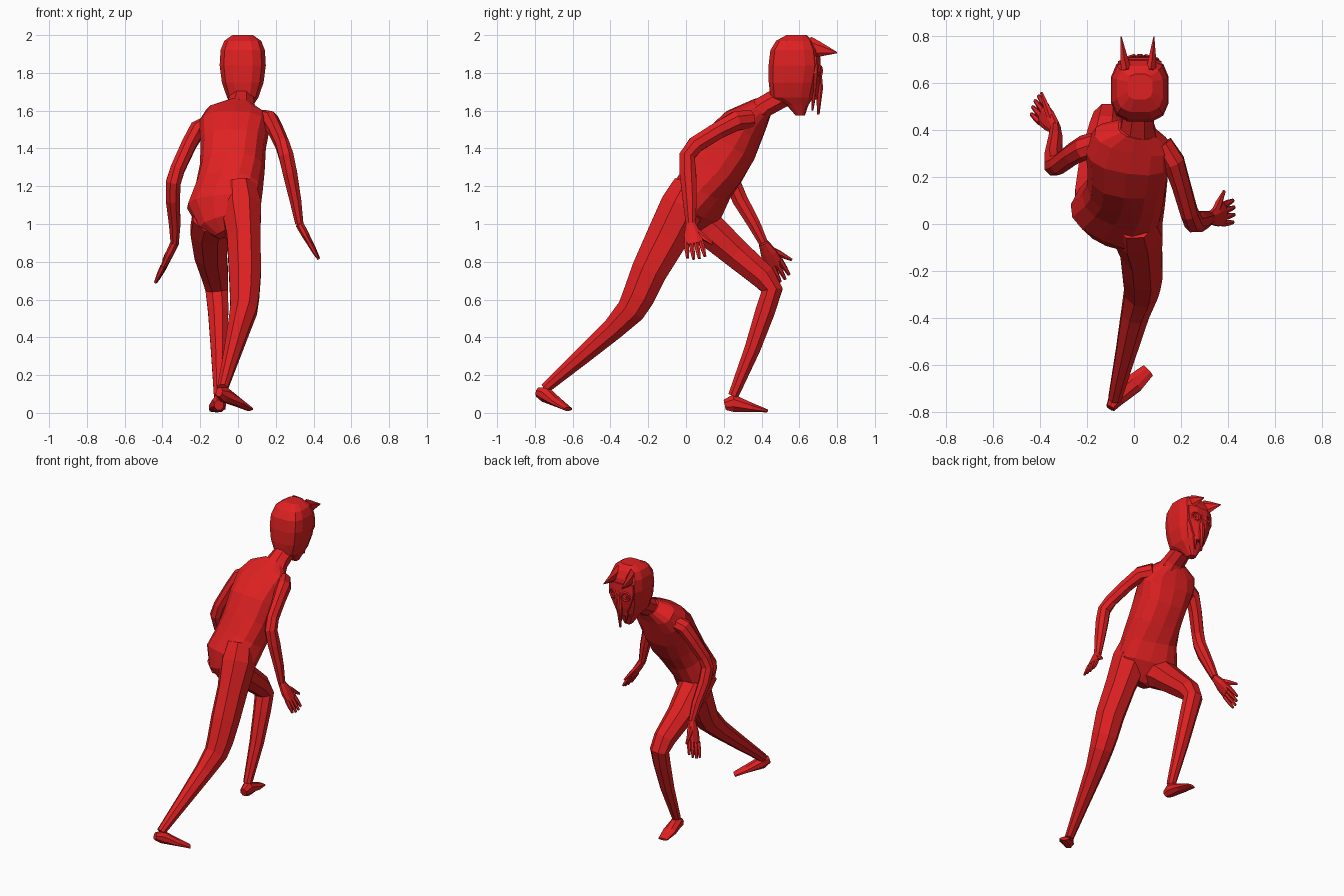
import bpy, bmesh, math
from mathutils import Vector as V

red = bpy.data.materials.new("devil red")
red.diffuse_color = (0.74, 0.015, 0.016, 1)


def tube(name, rings, side=(1, 0, 0), n=8, axis=None, power=1.0, grow=1.06):
    """Loft through rings (x, y, z, half width, half depth[, yaw degrees])."""
    bm = bmesh.new()
    c = [V(r[:3]) for r in rings]
    loops = []
    for i, r in enumerate(rings):
        t = V((0, 0, 0))
        if i > 0:
            t += (c[i] - c[i - 1]).normalized()
        if i < len(c) - 1:
            t += (c[i + 1] - c[i]).normalized()
        t = V(axis) if axis else t.normalized()
        s = V(side)
        if len(r) > 5:
            s = V((math.cos(math.radians(r[5])), math.sin(math.radians(r[5])), 0))
        u = (s - t * s.dot(t)).normalized()
        w = t.cross(u)
        loop = []
        for k in range(n):
            a = 2 * math.pi * (k + 0.5) / n
            cu, cw = math.cos(a), math.sin(a)
            cu = math.copysign(abs(cu) ** power, cu) * grow
            cw = math.copysign(abs(cw) ** power, cw) * grow
            loop.append(bm.verts.new(c[i] + u * cu * r[3] + w * cw * r[4]))
        loops.append(loop)
    for p, q in zip(loops, loops[1:]):
        for k in range(n):
            m = (k + 1) % n
            bm.faces.new((p[k], p[m], q[m], q[k]))
    bm.faces.new(loops[0][::-1])
    bm.faces.new(loops[-1])
    bmesh.ops.recalc_face_normals(bm, faces=bm.faces)
    me = bpy.data.meshes.new(name)
    bm.to_mesh(me)
    bm.free()
    me.materials.append(red)
    ob = bpy.data.objects.new(name, me)
    bpy.context.collection.objects.link(ob)
    return ob


def hand(name, wrist, tip, width, thumb_tip):
    """Flat palm, four fingers and a thumb."""
    wrist, tip, w = V(wrist), V(tip), V(width).normalized()
    d = tip - wrist
    mid, kn = wrist + d * 0.3, wrist + d * 0.6
    tube(name + "_palm", [(*wrist, .026, .022), (*mid, .045, .02), (*kn, .05, .015)], side=w)
    for i in (-1.5, -.5, .5, 1.5):
        a = kn - d * .05 + w * i * .026
        b = wrist + d * (1.05 - .05 * abs(i)) + w * i * .031
        tube(name + "_finger", [(*a, .014, .014), (*((a + b) / 2), .013, .012), (*b, .008, .007)], side=w, n=6)
    th, base = V(thumb_tip), wrist + d * .12
    tube(name + "_thumb", [(*base, .02, .016), (*((base + th) / 2), .018, .014), (*th, .007, .006)], side=d, n=6)


# torso leaning forward, hips turned
tube("torso", [
    (-.06, -.03, .95, .06, .05, -28),
    (-.075, -.01, 1.0, .135, .1, -28),
    (-.075, .035, 1.085, .2, .14, -28),
    (-.045, .1, 1.2, .178, .138, -20),
    (-.03, .165, 1.3, .17, .148, -12),
    (-.025, .235, 1.42, .172, .15, -8),
    (-.02, .305, 1.52, .188, .12, -8),
    (-.005, .36, 1.575, .168, .085, -7),
    (.01, .405, 1.62, .08, .06, -4)], n=14, power=.8, grow=1)
tube("neck", [(.01, .34, 1.56, .1, .075), (.015, .42, 1.625, .072, .058),
              (.02, .51, 1.675, .062, .062), (.025, .55, 1.76, .06, .06)])

# head
tube("head", [
    (.025, .605, 1.575, .025, .025), (.025, .59, 1.63, .058, .06),
    (.025, .56, 1.67, .085, .115), (.025, .565, 1.75, .113, .13),
    (.025, .572, 1.84, .125, .138), (.025, .572, 1.92, .12, .128),
    (.025, .575, 1.97, .1, .1), (.025, .585, 2.0, .055, .055)],
    n=12, axis=(0, 0, 1), power=.65, grow=1)

# face: mask with long pointed nose, eye rings, side fangs, horns
tube("mask", [
    (.025, .675, 1.89, .095, .036), (.025, .68, 1.8, .095, .036),
    (.025, .675, 1.72, .06, .03), (.025, .675, 1.66, .028, .02)],
    axis=(0, 0, 1))
tube("long_nose", [(.025, .7, 1.84, .016, .015), (.025, .708, 1.72, .02, .018),
                   (.025, .7, 1.58, .006, .007)])
for s in (-1, 1):
    x = .025 + s * .05
    bpy.ops.mesh.primitive_torus_add(major_segments=10, minor_segments=4, major_radius=.028,
                                     minor_radius=.007, location=(x, .71, 1.81),
                                     rotation=(math.pi / 2, 0, -s * .3))
    bpy.context.object.name = "eye_ring"
    bpy.context.object.data.materials.append(red)
    tube("eye", [(x, .69, 1.81, .014, .014), (x, .714, 1.81, .01, .01)])
    tube("fang", [(.025 + s * .04, .67, 1.74, .012, .014),
                  (.025 + s * .032, .675, 1.67, .01, .011),
                  (.025 + s * .022, .67, 1.6, .004, .004)], n=6)
    tube("horn", [(.02 + s * .052, .65, 1.935, .024, .055),
                  (.018 + s * .06, .70, 1.925, .018, .04),
                  (.015 + s * .07, .80, 1.907, .002, .003)], n=6)

# arms and hands
tube("right_arm", [
    (.12, .34, 1.555, .045, .05), (.17, .265, 1.545, .046, .052), (.2, .17, 1.495, .04, .046),
    (.235, .05, 1.42, .037, .045), (.255, .005, 1.36, .04, .042), (.275, .01, 1.27, .039, .045),
    (.305, .02, 1.12, .031, .037), (.325, .025, 1.0, .022, .026)])
hand("right_hand", (.325, .025, 1.0), (.425, .055, .82), (0, 1, .1), (.385, .14, .895))
tube("left_arm", [
    (-.14, .345, 1.535, .045, .05), (-.215, .325, 1.5, .044, .052), (-.26, .3, 1.42, .04, .047),
    (-.32, .255, 1.29, .039, .042), (-.342, .248, 1.22, .04, .042), (-.345, .285, 1.13, .038, .042),
    (-.335, .36, 1.0, .031, .034), (-.335, .41, .9, .022, .025)])
hand("left_hand", (-.335, .41, .9), (-.425, .51, .705), (.3, .75, .4), (-.395, .56, .81))

# legs
tube("right_leg", [
    (.005, .03, 1.2, .09, .1), (.015, -.02, 1.09, .11, .12), (.03, -.1, .93, .09, .112),
    (.037, -.195, .75, .087, .097), (.035, -.25, .62, .079, .088), (.03, -.29, .545, .072, .078),
    (.005, -.38, .45, .06, .061), (-.035, -.55, .3, .044, .046), (-.082, -.745, .13, .028, .028)])
tube("left_leg", [
    (-.135, .03, 1.04, .105, .105), (-.15, .13, .965, .103, .092), (-.145, .27, .84, .087, .078),
    (-.12, .41, .72, .07, .068), (-.112, .456, .65, .061, .057), (-.105, .42, .54, .055, .053),
    (-.1, .352, .34, .045, .043), (-.1, .25, .09, .028, .028)])

# feet, the rear one on its toes
tube("right_foot", [
    (-.1, -.785, .11, .02, .025), (-.075, -.745, .097, .035, .04),
    (0, -.68, .055, .042, .022), (.06, -.625, .02, .03, .01)], side=(.7, -.7, 0))
tube("left_foot", [
    (-.1, .205, .042, .025, .028), (-.1, .25, .052, .036, .047),
    (-.11, .34, .03, .044, .026), (-.12, .43, .011, .032, .008)])
